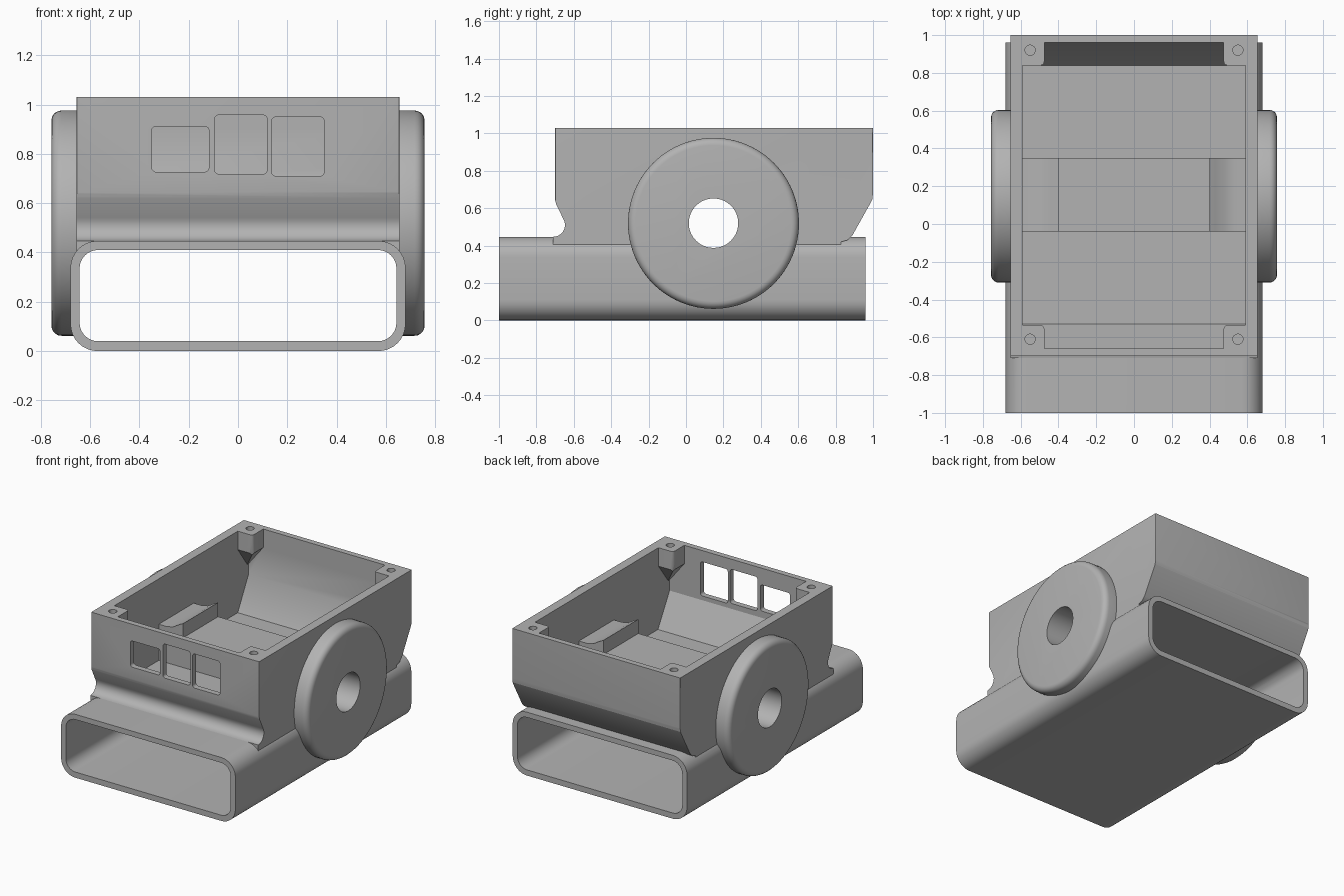
import bpy, bmesh
from math import sin, cos, pi, radians

cube = bpy.data.objects.get("Cube")
if cube:
    bpy.data.objects.remove(cube, do_unlink=True)

grey = bpy.data.materials.new("plain grey")
grey.use_nodes = True
grey.diffuse_color = (0.45, 0.45, 0.45, 1)
grey.node_tree.nodes["Principled BSDF"].inputs["Base Color"].default_value = grey.diffuse_color
cutters = []


def place(axis, p, d):
    u, v = p
    return {"x": (d, u, v), "y": (u, d, v), "z": (u, v, d)}[axis]


def prism(name, axis, pts, a, b, bevel=None, radius=0.03, cutter=False):
    """Extrude a 2D outline along an axis; bevel picks edges to round."""
    bm = bmesh.new()
    lo = [bm.verts.new(place(axis, p, a)) for p in pts]
    hi = [bm.verts.new(place(axis, p, b)) for p in pts]
    bm.faces.new(lo)
    bm.faces.new(hi)
    for i in range(len(pts)):
        j = (i + 1) % len(pts)
        bm.faces.new((lo[i], lo[j], hi[j], hi[i]))
    bmesh.ops.recalc_face_normals(bm, faces=bm.faces)
    if bevel:
        edges = [e for e in bm.edges if bevel(e.verts[0].co, e.verts[1].co)]
        bmesh.ops.bevel(bm, geom=edges, offset=radius, segments=5,
                        profile=0.5, affect="EDGES", clamp_overlap=True)
    return finish(name, bm, cutter)


def finish(name, bm, cutter=False):
    mesh = bpy.data.meshes.new(name)
    bm.to_mesh(mesh)
    bm.free()
    mesh.materials.append(grey)
    ob = bpy.data.objects.new(name, mesh)
    bpy.context.collection.objects.link(ob)
    if cutter:
        ob.hide_render = True
        cutters.append(ob)
    return ob


def arc(cx, cy, r, start, end, n=8):
    return [(cx + r * cos(radians(start + (end - start) * i / n)),
             cy + r * sin(radians(start + (end - start) * i / n))) for i in range(n + 1)]


def circle(cx, cy, r, n=64):
    return [(cx + r * cos(2 * pi * i / n), cy + r * sin(2 * pi * i / n)) for i in range(n)]


def rounded(x0, x1, y0, y1, r):
    return (arc(x1 - r, y1 - r, r, 0, 90) + arc(x0 + r, y1 - r, r, 90, 180)
            + arc(x0 + r, y0 + r, r, 180, 270) + arc(x1 - r, y0 + r, r, 270, 360))


def cut(ob, *tools):
    for tool in tools:
        mod = ob.modifiers.new("cut", "BOOLEAN")
        mod.operation = "DIFFERENCE"
        mod.solver = "EXACT"
        mod.object = tool
    bpy.context.view_layer.update()
    deps = bpy.context.evaluated_depsgraph_get()
    mesh = bpy.data.meshes.new_from_object(ob.evaluated_get(deps))
    ob.modifiers.clear()
    ob.data = mesh


# Shared cutters: the duct passage and the axle bore
duct = prism("duct_cutter", "y", rounded(-0.643, 0.643, 0.04, 0.41, 0.075), -1.2, 1.2, cutter=True)
bore = prism("bore_cutter", "x", circle(0.147, 0.52, 0.132), -1, 1, cutter=True)

# Rectangular duct
tube = prism("duct", "y", rounded(-0.68, 0.68, 0, 0.447, 0.11), -1, 0.96)
cut(tube, duct, bore)

# Housing, with tapered ends and a fillet onto the duct at the front
outline = ([(-0.7, 1.03), (-0.7, 0.645), (-0.694, 0.62)]
           + arc(-0.71, 0.51, 0.063, 30, -90)
           + [(-0.71, 0.38), (0.83, 0.38), (0.83, 0.42), (0.865, 0.43), (0.89, 0.455),
              (0.985, 0.625), (0.996, 0.648), (1, 0.68), (1, 1.03)])
housing = prism("housing", "x", outline, -0.655, 0.655, radius=0.03,
                bevel=lambda p, q: abs(p.x - q.x) < 1e-4 and min(p.z, q.z) > 0.6
                and abs(p.y - q.y) < 0.02 and abs(p.z - q.z) > 0.2)

# Cavity with sloping ends; corner posts are kept out of it
cavity = prism("cavity_cutter", "x",
               [(-0.66, 1.2), (-0.66, 0.68), (-0.53, 0.455), (0.84, 0.455),
                (0.96, 0.68), (0.96, 1.2)], -0.59, 0.59, cutter=True)


def corner_post(sx, back):
    """Screw post tapering down into the corner of the cavity."""
    x_in, x_out = sx * 0.475, sx * 0.65
    y_in, y_out = (0.84, 1.0) if back else (-0.535, -0.7)
    bm = bmesh.new()
    for z in (0.9, 1.3):
        for x in (x_in, x_out):
            for y in (y_in, y_out):
                bm.verts.new((x, y, z))
    bm.verts.new((x_out, y_out, 0.68))
    bmesh.ops.convex_hull(bm, input=bm.verts)
    bmesh.ops.recalc_face_normals(bm, faces=bm.faces)
    inner = [e for e in bm.edges if all(abs(v.co.x - x_in) + abs(v.co.y - y_in) < 1e-4
                                        for v in e.verts)]
    bmesh.ops.bevel(bm, geom=inner, offset=0.02, segments=4, profile=0.5, affect="EDGES")
    return finish("post_cutter", bm, True)


sides = [(sx, back) for sx in (-1, 1) for back in (False, True)]
cut(cavity, *[corner_post(sx, back) for sx, back in sides])
screws = [prism("screw_cutter", "z", circle(sx * 0.55, 0.92 if back else -0.61, 0.027, 24),
                0.93, 1.2, cutter=True) for sx, back in sides]

# Three front windows
windows = [prism("window_cutter", "y", rounded(*box, 0.018), -0.8, -0.6, cutter=True)
           for box in ((-0.35, -0.118, 0.727, 0.912), (-0.095, 0.118, 0.718, 0.958),
                       (0.136, 0.35, 0.71, 0.95))]
cut(housing, duct, cavity, bore, *screws, *windows)

# Axle bridge across the cavity, raised at both ends
half = [(0.62, 0.43), (0.62, 0.71), (0.53, 0.71), (0.48, 0.72), (0.43, 0.75),
        (0.4, 0.765), (0.4, 0.665)]
bridge = prism("axle_bridge", "y", half + [(-x, z) for x, z in reversed(half)], -0.04, 0.35)
cut(bridge, bore)

# Round side flanges
parts = [tube, housing, bridge]
for name, sx in (("left_flange", 1), ("right_flange", -1)):
    flange = prism(name, "x", circle(0.147, 0.519, 0.457, 96), sx * 0.65, sx * 0.757,
                   radius=0.04, bevel=lambda p, q: min(abs(p.x), abs(q.x)) > 0.75)
    cut(flange, bore)
    parts.append(flange)

# Tidy up and shade
for tool in cutters:
    bpy.data.objects.remove(tool, do_unlink=True)
bpy.ops.object.select_all(action="DESELECT")
for part in parts:
    part.select_set(True)
bpy.context.view_layer.objects.active = housing
bpy.ops.object.shade_smooth_by_angle(angle=radians(30))
